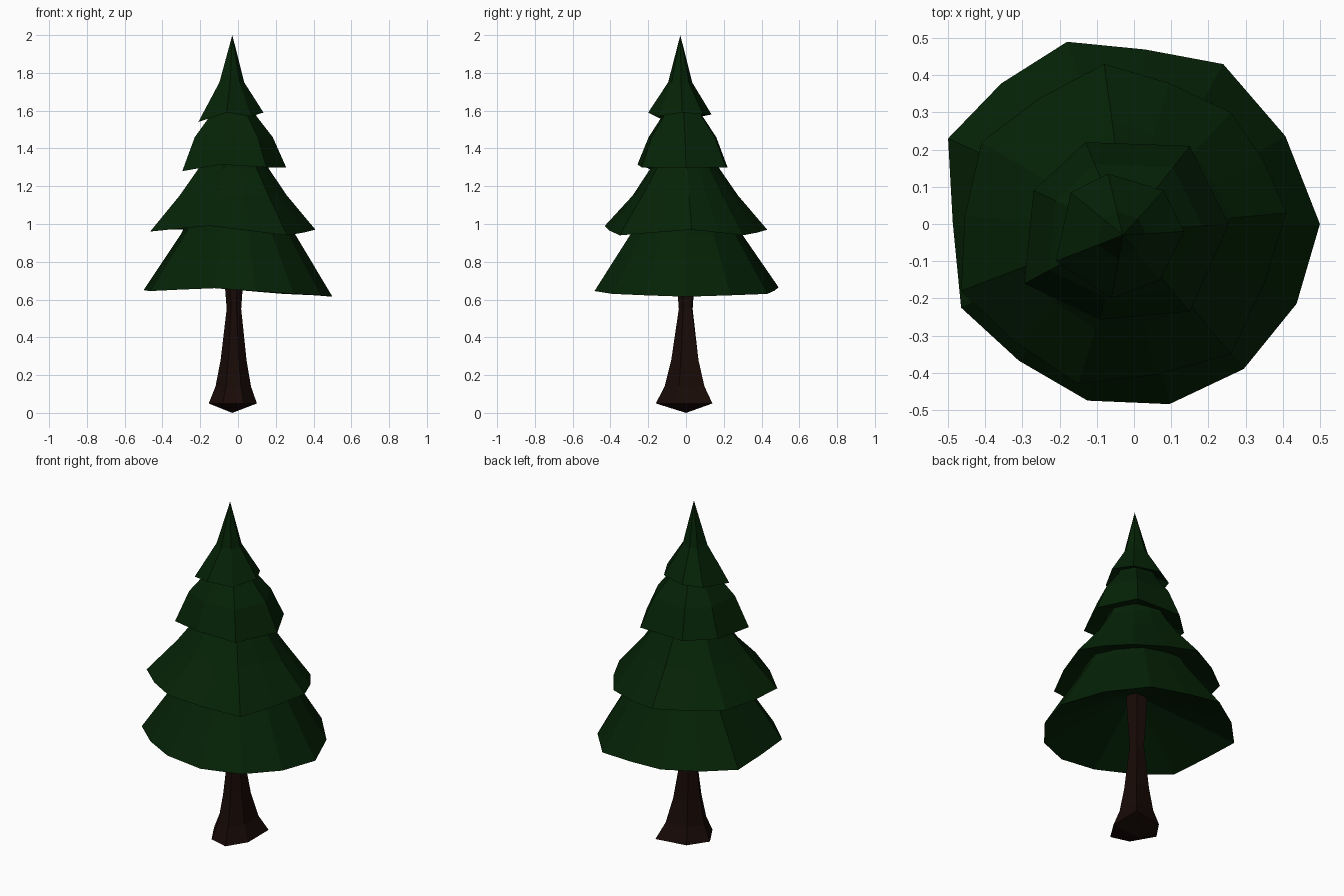
import bpy
from mathutils import Vector

if "Cube" in bpy.data.objects:
    bpy.data.objects.remove(bpy.data.objects["Cube"])


def material(name, rgb):
    mat = bpy.data.materials.new(name)
    mat.diffuse_color = (*rgb, 1)
    mat.use_nodes = True
    mat.node_tree.nodes["Principled BSDF"].inputs["Base Color"].default_value = mat.diffuse_color
    return mat


def loft(name, rings, start, end, mat):
    """Join equal-sized rings of points; close an end with a point if given."""
    n = len(rings[0])
    verts = [p for ring in rings for p in ring]
    faces = []
    for r in range(len(rings) - 1):
        a, b = r * n, (r + 1) * n
        faces += [(a + i, a + (i + 1) % n, b + (i + 1) % n, b + i) for i in range(n)]
    if start is not None:
        verts.append(start)
        k = len(verts) - 1
        faces += [((i + 1) % n, i, k) for i in range(n)]
    if end is not None:
        verts.append(end)
        k, a = len(verts) - 1, (len(rings) - 1) * n
        faces += [(a + i, a + (i + 1) % n, k) for i in range(n)]
    mesh = bpy.data.meshes.new(name)
    mesh.from_pydata([tuple(v) for v in verts], [], faces)
    mesh.materials.append(mat)
    obj = bpy.data.objects.new(name, mesh)
    bpy.context.collection.objects.link(obj)
    return obj


def skirt(name, corners, bulges, centre, under, profile, apex=None):
    """Seven-sided branch tier; corners run clockwise from the back.
    under is the inner edge of the sloping underside, profile the outer rings."""
    cs = [Vector(c) for c in reversed(corners)]
    c0 = Vector((*centre, 0))
    rim = []
    for i, c in enumerate(cs):
        rim.append(c)
        if bulges:
            # the side between two corners swells outward
            mid = (c + cs[(i + 1) % len(cs)]) / 2
            b = bulges[(len(cs) - 2 - i) % len(cs)]
            rim.append(Vector((mid.x * b, mid.y * b, mid.z)))

    def ring(s, z):
        return [Vector((c0.x + (p.x - c0.x) * s, c0.y + (p.y - c0.y) * s, z)) for p in rim]

    rings = [ring(*under), rim] + [ring(s, z) for s, z in profile]
    tip = Vector((*centre, apex)) if apex else None
    return loft(name, rings, None, tip, green)


green = material("foliage_green", (0.0015, 0.016, 0.0018))
brown = material("bark_brown", (0.009, 0.003, 0.002))

# Branch tiers, bottom to top
skirt("bottom_branches",
      [(-.18, .49, .665), (.24, .43, .63), (.5, 0, .615), (.295, -.39, .63),
       (-.125, -.475, .66), (-.465, -.225, .645), (-.5, .23, .65)],
      [1.02, 1.1, 1.1, 1.12, 1.05, 1.01, 1.05],
      (0, 0), (.06, .85), [(.6, .95), (.52, 1.03)])
skirt("lower_branches",
      [(-.08, .43, .97), (.26, .30, .94), (.41, .03, .97), (.26, -.35, .94),
       (-.15, -.43, .99), (-.465, -.18, .96), (-.41, .22, .97)],
      [1.04] * 7,
      (-.02, -.01), (.55, 1.02), [(.65, 1.15), (.43, 1.29), (.38, 1.34)])
skirt("upper_branches",
      [(-.13, .22, 1.3), (.15, .21, 1.3), (.255, 0, 1.3), (.15, -.235, 1.3),
       (-.09, -.257, 1.315), (-.295, -.16, 1.28), (-.27, .09, 1.3)],
      None, (-.03, -.02), (.58, 1.34), [(.75, 1.46), (.45, 1.57), (.38, 1.61)])
skirt("top_branches",
      [(-.07, .135, 1.58), (.08, .09, 1.58), (.135, -.02, 1.59), (.07, -.15, 1.57),
       (-.06, -.2, 1.59), (-.21, -.1, 1.54), (-.17, .085, 1.57)],
      None, (-.03, -.03), (.5, 1.61), [(.38, 1.75)], 2.0)

# Trunk: flared root outline blending into a slim six-sided stem
roots = [Vector(p) for p in ((.1, .14), (-.08, .11), (-.155, 0), (-.08, -.13), (.03, -.16), (.1, -.05))]
axis = Vector((-.02, 0))
rings = []
for z, t, radius in ((.05, 0, .04), (.14, .4, .045), (.28, .7, .045), (.55, 1, .04), (.68, 1, .05), (.86, 1, .06)):
    ring = []
    for p in roots:
        stem = axis + (p - axis).normalized() * radius
        ring.append(p.lerp(stem, t).to_3d() + Vector((0, 0, z)))
    rings.append(ring)
loft("trunk", rings, Vector((-.03, 0, 0)), Vector((-.02, 0, .87)), brown)
